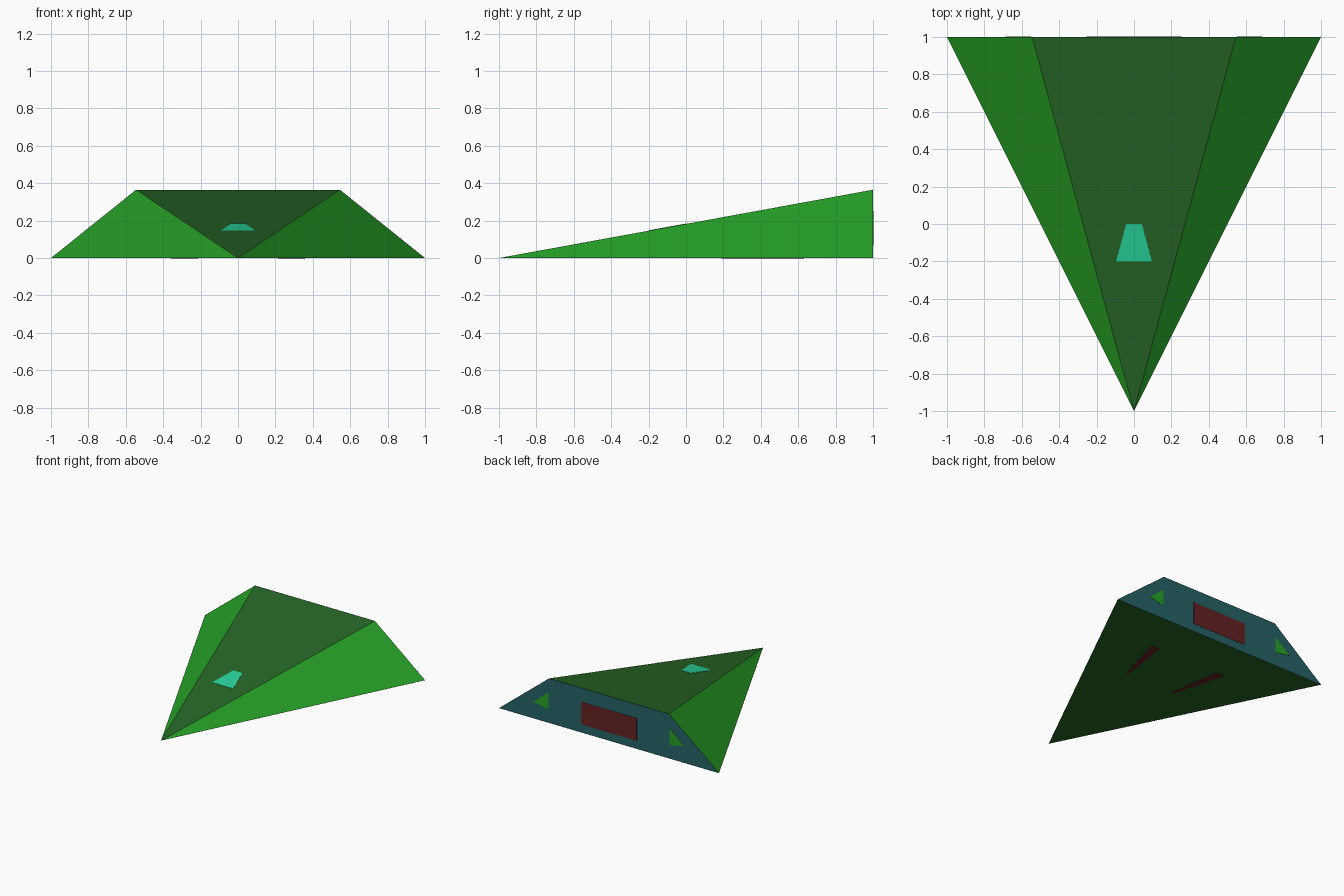
import bpy
from mathutils import Vector

if "Cube" in bpy.data.objects:
    bpy.data.objects.remove(bpy.data.objects["Cube"])


def mat(name, r, g, b):
    """Flat material from 0-255 display colour, stored as linear."""
    m = bpy.data.materials.new(name)
    lin = [(c / 255 / 12.92) if c < 10 else ((c / 255 + 0.055) / 1.055) ** 2.4 for c in (r, g, b)]
    m.diffuse_color = (*lin, 1)
    m.use_nodes = True
    m.node_tree.nodes["Principled BSDF"].inputs["Base Color"].default_value = m.diffuse_color
    return m


GREEN = mat("bright green", 38, 160, 38)
DARK = mat("dark green", 38, 101, 38)
TEAL = mat("dark teal", 37, 99, 102)
MINT = mat("mint canopy", 40, 210, 154)
RED = mat("dark red", 100, 35, 35)


def make(name, verts, faces, mats):
    me = bpy.data.meshes.new(name)
    me.from_pydata(verts, [], faces)
    for m in mats:
        me.materials.append(m)
    ob = bpy.data.objects.new(name, me)
    bpy.context.collection.objects.link(ob)
    return ob


def plate(name, pts, outward, m, t=0.002):
    """Very thin prism laid on the hull, raised along the outward direction."""
    pts = [Vector(p) for p in pts]
    n = (pts[1] - pts[0]).cross(pts[2] - pts[0]).normalized()
    if n.dot(Vector(outward)) < 0:
        pts.reverse()
        n = -n
    k = len(pts)
    verts = [p - n * t for p in pts] + [p + n * t for p in pts]
    faces = [list(range(k))[::-1], list(range(k, 2 * k))]
    faces += [[i, (i + 1) % k, k + (i + 1) % k, k + i] for i in range(k)]
    return make(name, verts, faces, [m])


# Wedge hull: pointed nose, wide tail
W, H = 0.545, 0.365
hull = make("hull",
            [(0, -1, 0), (1, 1, 0), (-1, 1, 0), (W, 1, H), (-W, 1, H)],
            [(0, 3, 4), (0, 1, 3), (0, 4, 2), (1, 2, 4, 3), (0, 2, 1)],
            [GREEN, DARK, TEAL])
for f in hull.data.polygons:
    if f.normal.y > 0.9:
        f.material_index = 2                 # tail
    elif abs(f.normal.x) < 0.1:
        f.material_index = 1                 # deck and belly


# Canopy on the sloping deck
def deck(x, y):
    return (x, y, (y + 1) * H / 2)


plate("canopy", [deck(-0.096, -0.2), deck(0.096, -0.2), deck(0.042, 0), deck(-0.042, 0)], (0, 0, 1), MINT)

# Engine panel on the tail
plate("engine_panel", [(-0.253, 1, 0.067), (0.253, 1, 0.067), (0.253, 1, 0.252), (-0.253, 1, 0.252)],
      (0, 1, 0), RED)

# Tail lights and belly slots, mirrored
for side, s in (("right", 1), ("left", -1)):
    plate(side + "_tail_light", [(s * 0.55, 1, 0.25), (s * 0.55, 1, 0.112), (s * 0.685, 1, 0.138)],
          (0, 1, 0), GREEN)
    plate(side + "_belly_slot", [(s * 0.215, 0.19, 0), (s * 0.235, 0.19, 0), (s * 0.357, 0.63, 0), (s * 0.28, 0.63, 0)],
          (0, 0, -1), RED)
